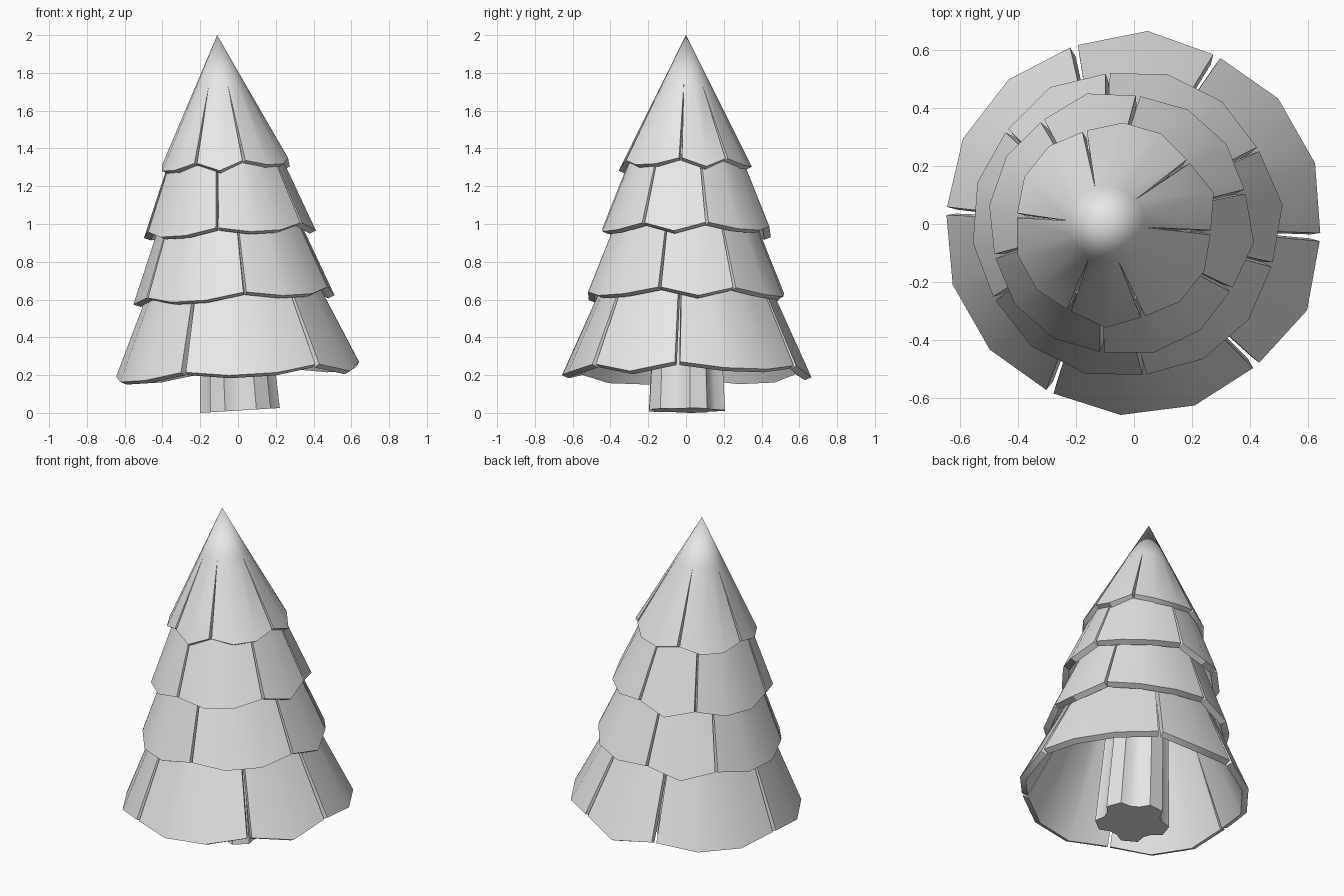
import bpy, bmesh, math
from mathutils import Matrix

cube = bpy.data.objects.get("Cube")
if cube:
    bpy.data.objects.remove(cube, do_unlink=True)

SIDES = 16
THICKNESS = 0.038
LEAN = Matrix.Translation((0.012, 0, 0)) @ Matrix.Rotation(math.radians(-3.5), 4, 'Y')

grey = bpy.data.materials.new("light_grey")
grey.use_nodes = True
grey.diffuse_color = (0.8, 0.8, 0.8, 1)
grey.node_tree.nodes["Principled BSDF"].inputs["Base Color"].default_value = (0.8, 0.8, 0.8, 1)


def polar(r, angle, z):
    return (r * math.cos(angle), r * math.sin(angle), z)


def finish(name, bm, thickness=0):
    """Lean the part with the tree, give it thickness, colour and shading."""
    bmesh.ops.remove_doubles(bm, verts=bm.verts, dist=0.0005)
    bm.transform(LEAN)
    mesh = bpy.data.meshes.new(name)
    bm.to_mesh(mesh)
    bm.free()
    mesh.materials.append(grey)
    obj = bpy.data.objects.new(name, mesh)
    bpy.context.collection.objects.link(obj)
    bpy.ops.object.select_all(action='DESELECT')
    obj.select_set(True)
    bpy.context.view_layer.objects.active = obj
    if thickness:
        mod = obj.modifiers.new("thickness", 'SOLIDIFY')
        mod.thickness = thickness
        mod.offset = -1
        bpy.ops.object.modifier_apply(modifier=mod.name)
    bpy.ops.object.shade_smooth_by_angle(angle=math.radians(35))


def branch_tier(name, phase, slits, z_low, r_low, slope, z_top, slit, top_slit, tip=None):
    """Conical skirt cut into flaps at the slits, each flap with a scalloped hem."""
    bm = bmesh.new()
    r_top = r_low - slope * (z_top - z_low)
    for start, end in zip(slits, slits[1:] + [slits[0] + SIDES]):
        count = end - start
        drop = 0.03 if count > 2 else 0.046
        low, high = [], []
        for i in range(count + 1):
            angle = math.radians(phase) + math.tau * (start + i) / SIDES
            side = (i == 0) - (i == count)
            dz = 0 if side else drop
            low.append(bm.verts.new(polar(r_low + slope * dz, angle + side * slit / r_low, z_low - dz)))
            high.append(bm.verts.new(polar(r_top, angle + side * top_slit / r_top, z_top)))
        for i in range(count):
            bm.faces.new((low[i], low[i + 1], high[i + 1], high[i]))
            if tip:
                bm.faces.new((high[i], high[i + 1], bm.verts.new((0, 0, tip))))
    finish(name, bm, THICKNESS)


# Four overlapping tiers of branches, bottom to top
branch_tier("bottom_branches", -4, [0, 3, 5, 8, 11, 14], 0.232, 0.645, 0.45, 1.0, 0.014, 0.003)
branch_tier("lower_branches", 7, [1, 4, 6, 9, 12, 15], 0.637, 0.522, 0.4, 1.12, 0.008, 0.003)
branch_tier("upper_branches", -8, [1, 4, 6, 9, 12, 15], 0.985, 0.445, 0.4, 1.42, 0.008, 0.003)
branch_tier("top_branches", -5, [0, 2, 5, 8, 11, 13], 1.333, 0.335, 0.5, 1.74, 0.008, 0, tip=2.004)

# Trunk with five blunt lobes
bm = bmesh.new()
outline = []
for lobe in range(5):
    for offset, r in ((-13, 0.212), (13, 0.212), (27, 0.168), (45, 0.168)):
        outline.append((math.radians(19 + 72 * lobe + offset), r))
foot = [bm.verts.new(polar(r, a, 0.013)) for a, r in outline]
head = [bm.verts.new(polar(r * 0.75, a, 0.95)) for a, r in outline]
bm.faces.new(foot[::-1])
bm.faces.new(head)
for i in range(len(foot)):
    j = (i + 1) % len(foot)
    bm.faces.new((foot[i], foot[j], head[j], head[i]))
finish("trunk", bm)
